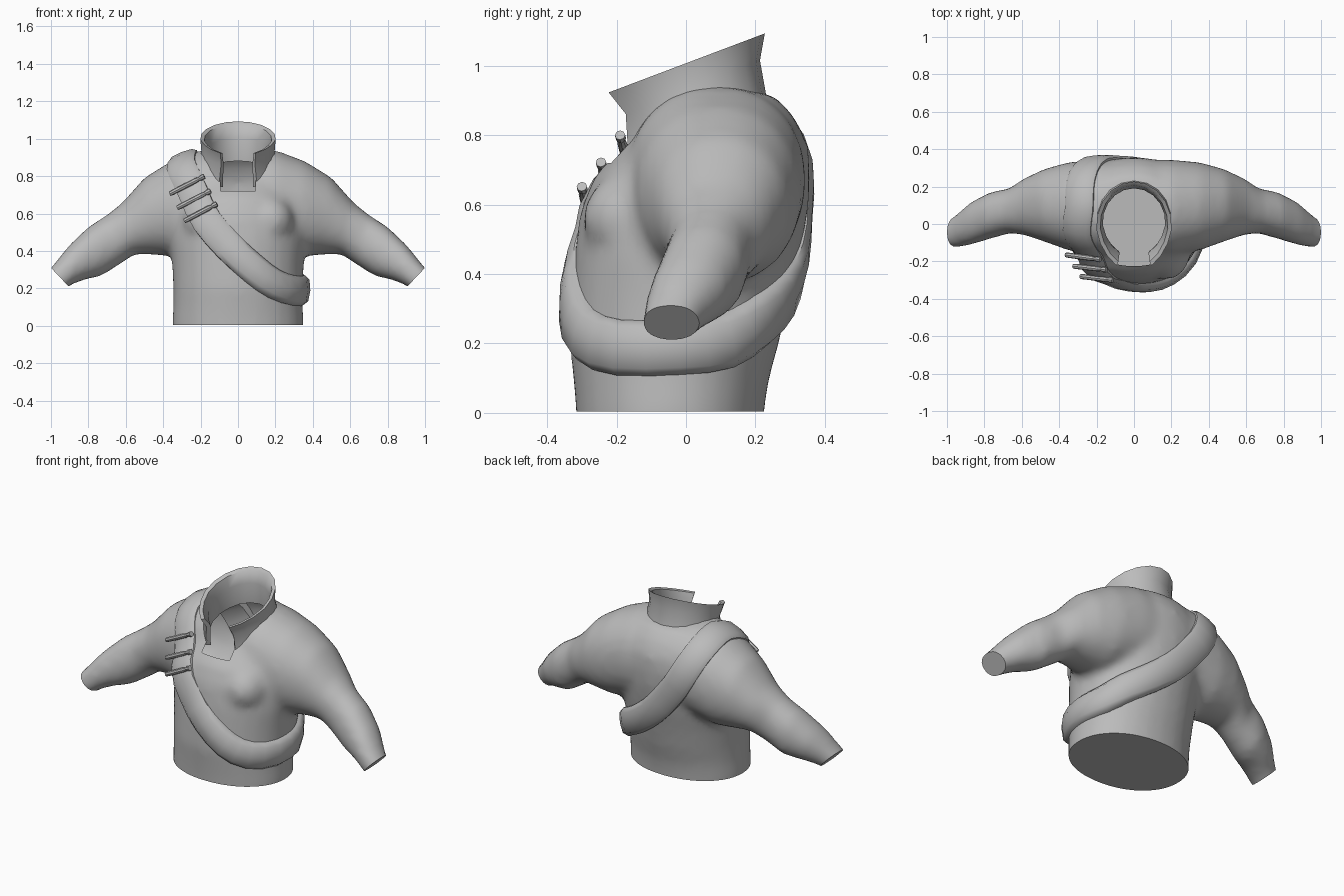
import bpy, bmesh, math
from mathutils import Vector
from mathutils.bvhtree import BVHTree

if "Cube" in bpy.data.objects:
    bpy.data.objects.remove(bpy.data.objects["Cube"])

grey = bpy.data.materials.new("cloth grey")
grey.diffuse_color = (0.5, 0.5, 0.5, 1)
grey.use_nodes = True
grey.node_tree.nodes["Principled BSDF"].inputs["Base Color"].default_value = grey.diffuse_color


def ring(c, u, v, n=28, p=2.1):
    """Superellipse ring around c with half axes u and v."""
    pts = []
    for i in range(n):
        a = 2 * math.pi * i / n
        co, si = math.cos(a), math.sin(a)
        pts.append(Vector(c) + Vector(u) * math.copysign(abs(co) ** (2 / p), co)
                   + Vector(v) * math.copysign(abs(si) ** (2 / p), si))
    return pts


def loft(bm, rings, closed=False):
    """Skin a list of closed rings, capped unless the loft closes on itself."""
    vs = [[bm.verts.new(p) for p in r] for r in rings]
    n = len(vs[0])
    for k in range(len(vs) if closed else len(vs) - 1):
        a, b = vs[k], vs[(k + 1) % len(vs)]
        for i in range(n):
            j = (i + 1) % n
            bm.faces.new((a[i], a[j], b[j], b[i]))
    if not closed:
        bm.faces.new(vs[0])
        bm.faces.new(vs[-1])


def make(name, bm, angle=40, recalc=True):
    if recalc:
        bmesh.ops.recalc_face_normals(bm, faces=bm.faces[:])
    me = bpy.data.meshes.new(name)
    bm.to_mesh(me)
    bm.free()
    me.materials.append(grey)
    ob = bpy.data.objects.new(name, me)
    bpy.context.collection.objects.link(ob)
    bpy.ops.object.select_all(action='DESELECT')
    ob.select_set(True)
    bpy.context.view_layer.objects.active = ob
    bpy.ops.object.shade_smooth_by_angle(angle=math.radians(angle))
    return ob


# Jacket body: torso height, half width, front y, back y
bm = bmesh.new()
torso = [(-.06, .352, -.315, .222), (.02, .352, -.318, .227), (.1, .347, -.325, .24),
         (.2, .347, -.335, .268), (.32, .352, -.33, .295), (.45, .364, -.322, .328),
         (.58, .36, -.305, .352), (.68, .35, -.265, .358), (.77, .32, -.18, .352),
         (.85, .27, -.09, .315), (.92, .21, 0, .25)]
loft(bm, [ring((0, (f + b) / 2, z), (w, 0, 0), (0, (b - f) / 2, 0)) for z, w, f, b in torso])

# Sleeves: top x, z, bottom x, z, front y, back y
sleeve = [(1.06, .25, .97, .16, -.13, .01), (1.0, .312, .91, .208, -.13, .04),
          (.9, .435, .83, .243, -.11, .12), (.8, .53, .73, .265, -.078, .172),
          (.7, .595, .63, .328, -.05, .19), (.62, .657, .55, .383, -.06, .245),
          (.5, .793, .46, .38, -.095, .295), (.36, .88, .35, .37, -.14, .33),
          (.2, .94, .2, .4, -.17, .345), (0, .95, 0, .42, -.17, .345)]
for s in (1, -1):
    rings = []
    for xt, zt, xb, zb, f, b in sleeve:
        rings.append(ring((s * (xt + xb) / 2, (f + b) / 2, (zt + zb) / 2), (0, (b - f) / 2, 0),
                          (s * (xt - xb) / 2, 0, (zt - zb) / 2), 24, 2.15))
    loft(bm, rings)
    # Chest fullness
    loft(bm, [ring((s * .17, -.165, .56 + .13 * math.sin(a)), (.13 * math.cos(a), 0, 0),
                   (0, .135 * math.cos(a), 0), 16, 2) for a in (-1.4, -.9, -.45, 0, .45, .9, 1.4)])

# Fuse the body into one smooth skin
body = make("body_blank", bm)
rm = body.modifiers.new("fuse", 'REMESH')
rm.mode = 'VOXEL'
rm.voxel_size = .022
sm = body.modifiers.new("soften", 'SMOOTH')
sm.factor, sm.iterations = .5, 10
bpy.context.view_layer.update()
bm = bmesh.new()
bm.from_object(body, bpy.context.evaluated_depsgraph_get())
bpy.data.objects.remove(body)


def cut(co, no, clear=True):
    bmesh.ops.bisect_plane(bm, geom=bm.verts[:] + bm.edges[:] + bm.faces[:], dist=1e-5,
                           plane_co=co, plane_no=no, clear_outer=clear)


# Trim and close the cuffs and the hem
for s in (1, -1):
    cut((s * .912, 0, .217), (s * .095, 0, -.09))
cut((0, 0, .004), (0, 0, -1))
bmesh.ops.holes_fill(bm, edges=[e for e in bm.edges if e.is_boundary], sides=0)
bmesh.ops.recalc_face_normals(bm, faces=bm.faces[:])
skin = BVHTree.FromBMesh(bm)

# Open the neck hole and the front notch
for s in (1, -1):
    cut((s * .093, 0, 0), (s, 0, 0), False)
cut((0, 0, .72), (0, 0, 1), False)
gone = []
for f in bm.faces:
    c = f.calc_center_median()
    neck = c.z > .72 and (c.x / .185) ** 2 + ((c.y - .02) / .19) ** 2 < 1
    notch = c.z > .72 and abs(c.x) < .093 and c.y < 0
    if neck or notch:
        gone.append(f)
bmesh.ops.delete(bm, geom=gone, context='FACES')
make("jacket_body", bm, 50, False)

# Standing collar, open at the front
bm = bmesh.new()
# rx, ry, centre y, height at y = 0, slope
section = [(.222, .215, .018, .81, .4), (.197, .208, .005, .93, .4), (.203, .242, -.015, 1.007, .378),
           (.182, .22, -.013, 1.0, .378), (.168, .186, .005, .93, .4), (.175, .188, .015, .8, .4)]
rings = []
N = 16
for i in range(N + 1):
    t = .54 + (2 * math.pi - 1.08) * i / N
    taper = 1 - .12 * max(0, math.cos(t))
    r = []
    for rx, ry, cy, h, k in section:
        y = cy - ry * math.cos(t)
        r.append(Vector((rx * taper * math.sin(t), y, h + k * y)))
    rings.append(r)
loft(bm, rings)
make("collar", bm, 50)

# Shoulder strap: loop over one shoulder and round the opposite hip
path = [Vector(p) for p in (
    (-.295, .08, .91), (-.305, -.04, .86), (-.27, -.11, .78), (-.225, -.19, .68),
    (-.165, -.265, .56), (-.055, -.325, .43), (.08, -.345, .31), (.2, -.3, .225),
    (.295, -.19, .188), (.355, -.02, .19), (.33, .13, .205), (.25, .23, .26),
    (.13, .3, .33), (0, .335, .43), (-.12, .355, .56), (-.21, .345, .7),
    (-.27, .28, .83), (-.29, .18, .89))]
n = len(path)
line = []
for i in range(n):
    a, b, c, d = (path[(i + k) % n] for k in (-1, 0, 1, 2))
    line += [b, (9 * (b + c) - a - d) / 16]
n = len(line)
spots = []
for p in line:
    loc, nor, _, _ = skin.find_nearest(p)
    spots.append((p.lerp(loc, .75), nor))
rings = []
for i in range(n):
    p = spots[i][0]
    tan = (spots[(i + 1) % n][0] - spots[i - 1][0]).normalized()
    nor = sum((spots[(i + k) % n][1] for k in range(-3, 4)), Vector())
    nor = (nor - tan * nor.dot(tan)).normalized()
    side = tan.cross(nor)
    # Thicker round the hip than over the shoulder
    h1 = .026 + .014 * min(1, max(0, (.5 - p.z) / .25))
    rings.append([p + side * w + nor * h for w, h in
                  ((-.082, -.05), (-.08, .006), (-.058, h1 * .8), (0, h1),
                   (.058, h1 * .8), (.08, .006), (.082, -.05))])
bm = bmesh.new()
loft(bm, rings, True)
make("shoulder_strap", bm, 45)

# Three small pegs held across the strap
pegs = [((-.365, -.165, .705), (-.18, -.19, .8)), ((-.325, -.225, .63), (-.147, -.245, .722)),
        ((-.287, -.28, .56), (-.113, -.3, .652))]
for k, (a, b) in enumerate(pegs):
    a, b = Vector(a), Vector(b)
    d = (b - a).normalized()
    u = d.cross(Vector((0, 1, 0))).normalized()
    v = d.cross(u)
    bm = bmesh.new()
    loft(bm, [ring(a.lerp(b, t), u * r, v * r, 8, 2) for t, r in
              ((0, .012), (.08, .014), (.75, .014), (.85, .01), (.9, .015), (1, .015))])
    make("strap_peg_%d" % (k + 1), bm, 40)
